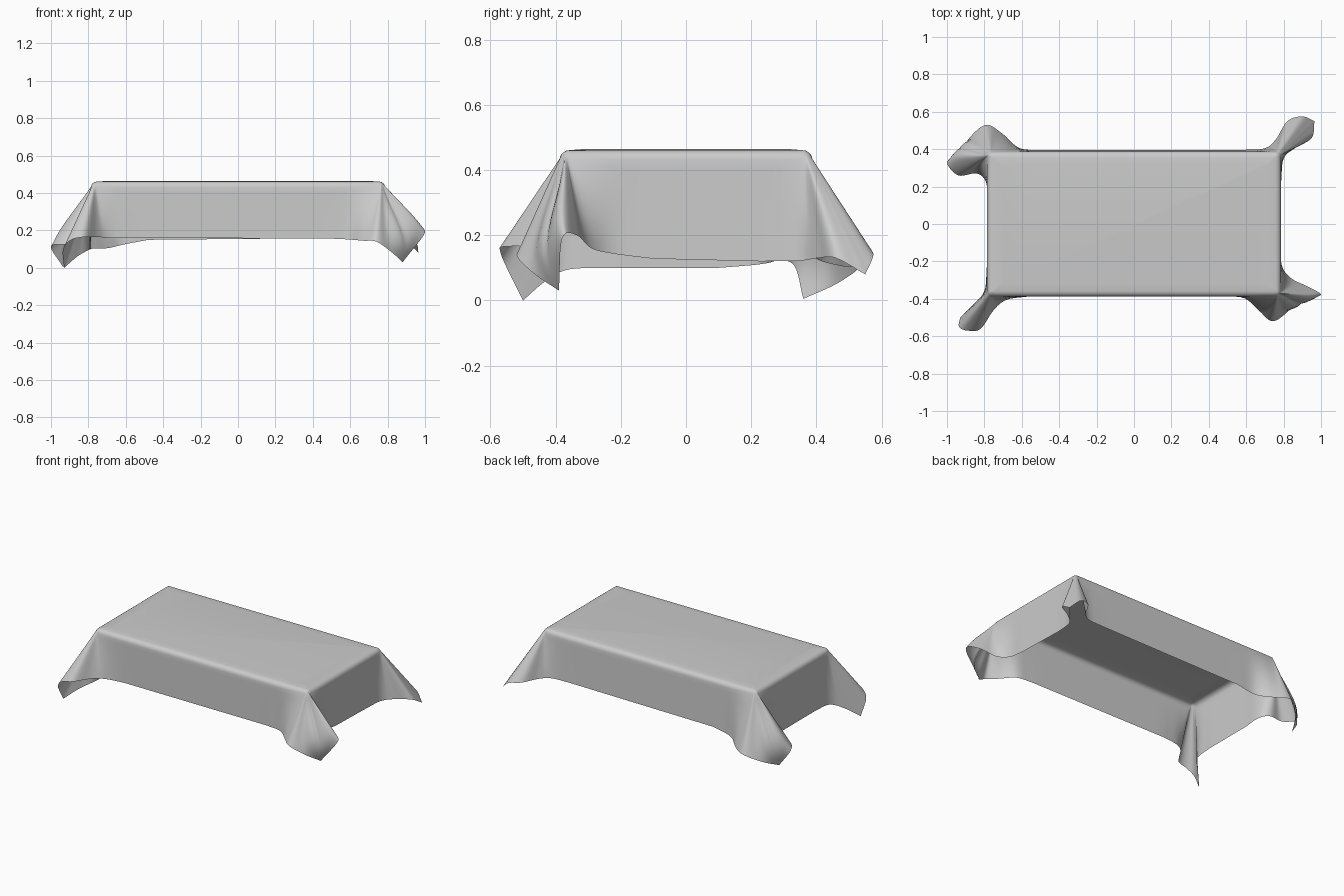
import bpy, bmesh, math
from mathutils import Vector

if "Cube" in bpy.data.objects:
    bpy.data.objects.remove(bpy.data.objects["Cube"])

# Hem of each draped corner, counter-clockwise: corner signs, index of the cloth's tip,
# outward belly of the fold, reach of the pleat along the edge, hem points
corners = [
    (( 1, -1), 5, .06, 2.4, [(.48, -.387, .157), (.59, -.397, .152), (.67, -.465, .145), (.74, -.52, .14),
                   (.82, -.47, .085), (.88, -.39, .03), (1.0, -.38, .19), (.93, -.335, .20),
                   (.84, -.29, .16), (.79, -.22, .143), (.787, -.10, .128)]),
    (( 1,  1), 4, .0, 1.6, [(.787, .23, .12), (.80, .35, .122), (.86, .405, .13), (.95, .46, .13),
                   (.965, .55, .08), (.90, .575, .14), (.82, .55, .155), (.76, .455, .16),
                   (.70, .405, .16), (.58, .396, .16)]),
    ((-1,  1), 5, .06, 2.4, [(-.48, .396, .15), (-.61, .405, .125), (-.70, .48, .105), (-.79, .53, .10),
                   (-.88, .46, .05), (-.935, .36, .005), (-1.0, .33, .11), (-.94, .26, .125),
                   (-.84, .27, .12), (-.79, .22, .11), (-.787, .10, .10)]),
    ((-1, -1), 3, .0, 1.6, [(-.787, -.23, .10), (-.80, -.36, .095), (-.86, -.43, .06), (-.93, -.50, .0),
                   (-.935, -.55, .10), (-.89, -.57, .15), (-.82, -.56, .165), (-.75, -.46, .165),
                   (-.68, -.405, .16), (-.56, -.387, .16)]),
]
HX, HY, R, TOP, STEPS = .786, .388, .03, .461, 6


def catmull(pts, u):
    """Smooth curve through the points, u in 0..len-1."""
    i = min(int(u), len(pts) - 2)
    t = u - i
    p1, p2 = pts[i], pts[i + 1]
    p0 = pts[i - 1] if i else p1 * 2 - p2
    p3 = pts[i + 2] if i + 2 < len(pts) else p2 * 2 - p1
    return .5 * (2 * p1 + (p2 - p0) * t + (2 * p0 - 5 * p1 + 4 * p2 - p3) * t * t
                 + (3 * p1 - p0 - 3 * p2 + p3) * t ** 3)


def outline(x, y):
    """Core point and outward direction on the rounded table outline."""
    core = Vector((max(-HX + R, min(HX - R, x)), max(-HY + R, min(HY - R, y)), 0))
    d = Vector((x, y, 0)) - core
    return core, d.normalized()


# Columns: edge core point, outward direction, hem point, belly amount, edge roll angle
columns = []
for ci, ((sx, sy), tip, belly, reach, raw) in enumerate(corners):
    pts = [Vector(p) for p in raw]
    halves = (pts[:tip + 1], pts[tip:])
    n = len(pts) - 1
    corner_core = Vector((sx * (HX - R), sy * (HY - R), 0))
    a0 = math.radians(-90 + 90 * ci)
    ends = [outline(p.x, p.y)[0] for p in (pts[0], pts[-1])]
    for k in range(n * STEPS + 1):
        u = k / STEPS
        hem = catmull(halves[0], u) if u < tip else catmull(halves[1], u - tip)
        f = max(0, min(1, (u - 1) / (n - 2)))
        a = a0 + f * math.pi / 2
        e = min(u, n - u) / reach
        core = ends[0 if u < n / 2 else 1].lerp(corner_core, min(1, e))
        w = max(0, 1 - abs(u - tip) / 1.5)
        w = w * w * (3 - 2 * w)
        roll = math.radians(90 - 35 * math.sin(math.pi * f))
        columns.append((core, Vector((math.cos(a), math.sin(a), 0)), hem, belly * w, roll))
    # straight run to the next corner
    nxt = Vector(corners[(ci + 1) % 4][4][0])
    for k in range(1, 12):
        hem = pts[-1].lerp(nxt, k / 12)
        core, d = outline(hem.x, hem.y)
        columns.append((core, d, hem, 0, math.pi / 2))


def edge_point(col, t):
    """Point on the rounded table edge, t from 0 (flat) to 1 (hanging)."""
    c, d, _, _, roll = col
    return c + d * R * math.sin(roll * t) + Vector((0, 0, TOP - R * (1 - math.cos(roll * t))))


# Draped cloth: flat border, rounded edge rings, then the fall to the hem
bm = bmesh.new()
rings = [[bm.verts.new((c[0].x * .94, c[0].y * .9, TOP + .003)) for c in columns]]
for t in (0, .25, .5, .75, 1):
    rings.append([bm.verts.new(edge_point(c, t)) for c in columns])
for j in range(1, 13):
    s = j / 12
    ring = []
    for col in columns:
        p = edge_point(col, 1).lerp(col[2], s)
        ring.append(bm.verts.new(p + col[1] * col[3] * math.sin(math.pi * s ** 1.7)))
    rings.append(ring)
n = len(columns)
for r0, r1 in zip(rings, rings[1:]):
    for i in range(n):
        k = (i + 1) % n
        bm.faces.new((r0[i], r1[i], r1[k], r0[k]))
bmesh.ops.remove_doubles(bm, verts=bm.verts, dist=.0004)
# flat tabletop area
loop = [e for e in bm.edges if e.is_boundary and min(v.co.z for v in e.verts) > TOP]
bmesh.ops.contextual_create(bm, geom=loop)
bmesh.ops.recalc_face_normals(bm, faces=bm.faces)
if max(bm.faces, key=lambda f: f.calc_area()).normal.z < 0:
    bmesh.ops.reverse_faces(bm, faces=bm.faces)

mesh = bpy.data.meshes.new("tablecloth")
bm.to_mesh(mesh)
bm.free()
cloth = bpy.data.objects.new("tablecloth", mesh)
bpy.context.collection.objects.link(cloth)
for p in mesh.polygons:
    p.use_smooth = True
